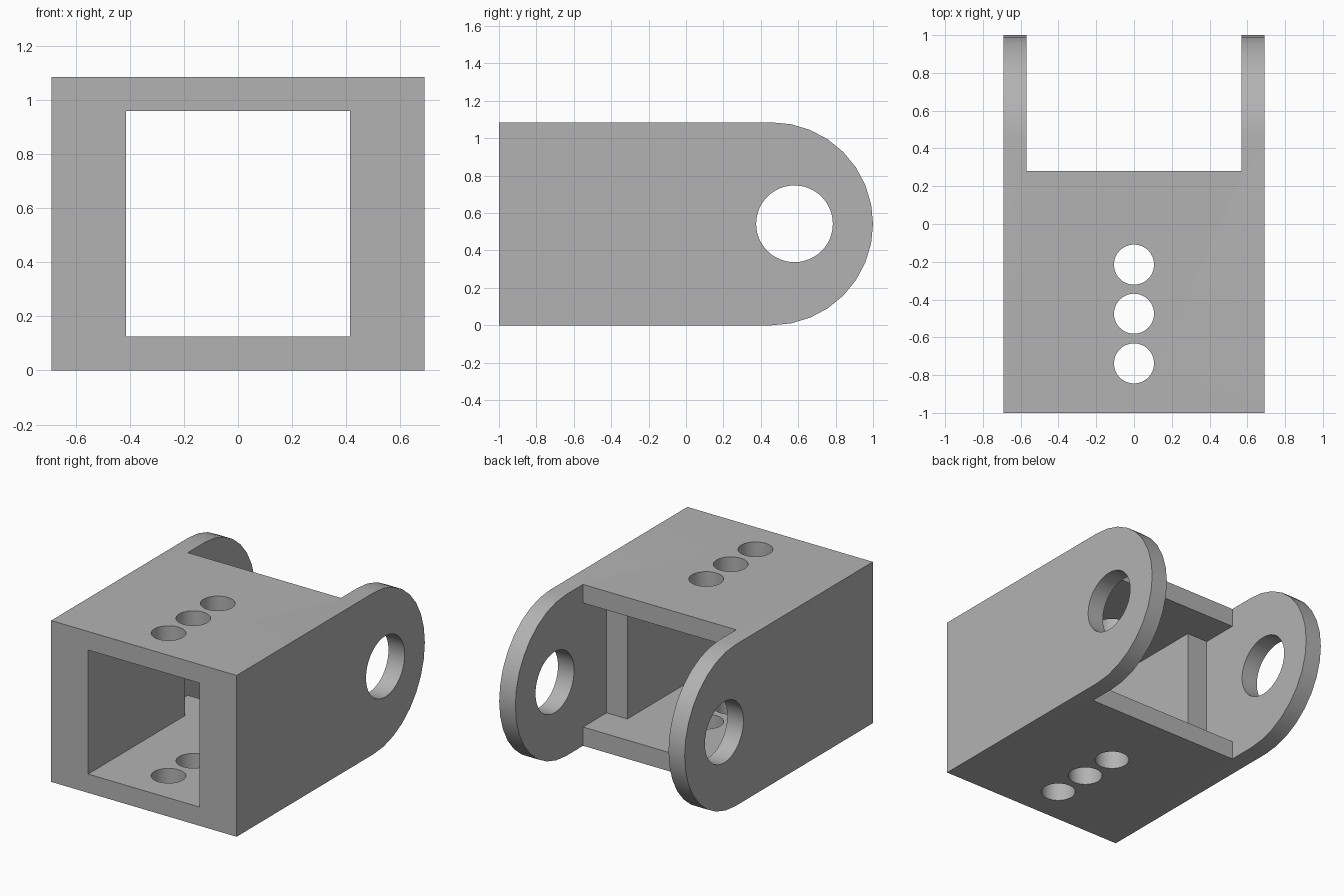
import bpy, bmesh
from math import pi, sin, cos
from mathutils import Matrix, Vector

cube = bpy.data.objects.get("Cube")
if cube:
    bpy.data.objects.remove(cube, do_unlink=True)

HALF_W, HEIGHT = 0.69, 1.085
R = HEIGHT / 2
ARC_Y = 1 - R
ARC_STEPS = 16

grey = bpy.data.materials.new("plain grey")
grey.use_nodes = True
colour = (0.45, 0.45, 0.45, 1)
grey.diffuse_color = colour
grey.node_tree.nodes["Principled BSDF"].inputs["Base Color"].default_value = colour


def add_object(name, bm):
    bmesh.ops.recalc_face_normals(bm, faces=bm.faces)
    mesh = bpy.data.meshes.new(name)
    bm.to_mesh(mesh)
    bm.free()
    mesh.materials.append(grey)
    obj = bpy.data.objects.new(name, mesh)
    bpy.context.collection.objects.link(obj)
    return obj


def box(name, low, high):
    low, high = Vector(low), Vector(high)
    bm = bmesh.new()
    bmesh.ops.create_cube(bm, size=1)
    bmesh.ops.scale(bm, vec=high - low, verts=bm.verts)
    bmesh.ops.translate(bm, vec=(low + high) / 2, verts=bm.verts)
    return add_object(name, bm)


def cylinder(name, centre, radius, depth, axis):
    bm = bmesh.new()
    turn = Matrix.Rotation(pi / 2, 4, "Y") if axis == "X" else Matrix()
    bmesh.ops.create_cone(bm, cap_ends=True, segments=48, radius1=radius,
                          radius2=radius, depth=depth,
                          matrix=Matrix.Translation(centre) @ turn)
    return add_object(name, bm)


# Bracket body: side profile with a rounded rear end, extruded across the width
profile = [(-1, 0)]
for i in range(ARC_STEPS + 1):
    a = -pi / 2 + pi * i / ARC_STEPS
    profile.append((ARC_Y + R * cos(a), R + R * sin(a)))
profile.append((-1, HEIGHT))
bm = bmesh.new()
side = bm.faces.new([bm.verts.new((-HALF_W, y, z)) for y, z in profile])
grown = bmesh.ops.extrude_face_region(bm, geom=[side])["geom"]
bmesh.ops.translate(bm, vec=(2 * HALF_W, 0, 0),
                    verts=[v for v in grown if isinstance(v, bmesh.types.BMVert)])
body = add_object("clevis_bracket", bm)

# Cutters: tunnel, rear pocket, fork gap, pivot hole and vertical bolt holes
cutters = [
    box("tunnel_cutter", (-0.415, -1.2, 0.126), (0.415, 0.2, 0.96)),
    box("pocket_cutter", (-0.57, 0.03, 0.126), (0.57, 0.5, 0.96)),
    box("fork_gap_cutter", (-0.57, 0.28, -0.2), (0.57, 1.2, 1.3)),
    cylinder("pivot_hole_cutter", (0, 0.58, R), 0.205, 2, "X"),
]
for y in (-0.215, -0.475, -0.738):
    cutters.append(cylinder("bolt_hole_cutter", (0, y, R), 0.106, 2, "Z"))

bpy.ops.object.select_all(action="DESELECT")
body.select_set(True)
bpy.context.view_layer.objects.active = body
for cutter in cutters:
    cutter.hide_render = True
    cut = body.modifiers.new(cutter.name, "BOOLEAN")
    cut.operation = "DIFFERENCE"
    cut.solver = "EXACT"
    cut.object = cutter
    bpy.ops.object.modifier_apply(modifier=cut.name)
    bpy.data.objects.remove(cutter, do_unlink=True)

# Smooth round surfaces, sharp machined edges
bpy.ops.object.shade_smooth_by_angle(angle=pi / 6)
